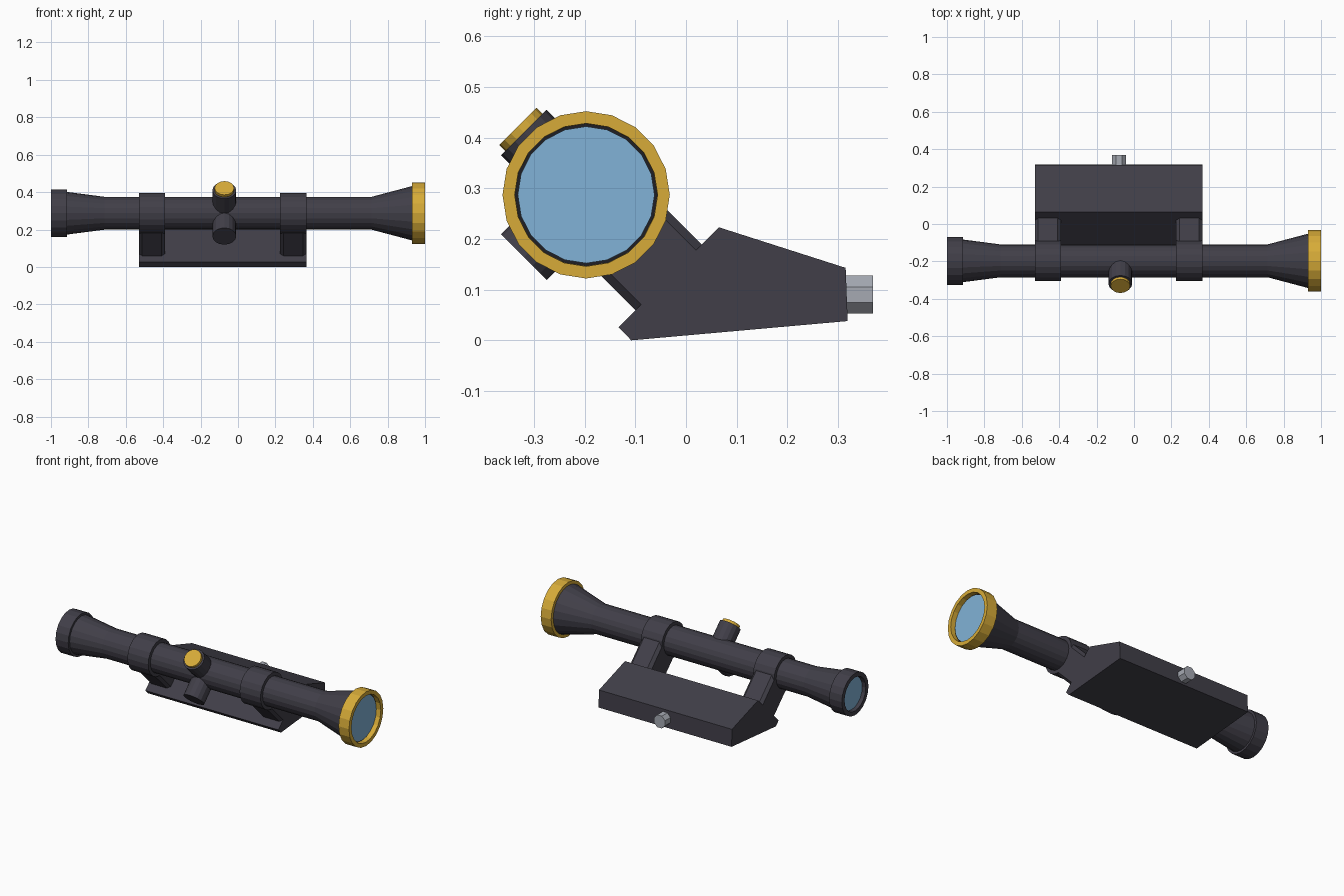
import bpy, bmesh, math
from mathutils import Vector

cube = bpy.data.objects.get("Cube")
if cube:
    bpy.data.objects.remove(cube, do_unlink=True)


def material(name, rgb):
    m = bpy.data.materials.new(name)
    m.use_nodes = True
    m.diffuse_color = (*rgb, 1)
    m.node_tree.nodes["Principled BSDF"].inputs["Base Color"].default_value = (*rgb, 1)
    return m


DARK = material("dark grey metal", (0.052, 0.049, 0.065))
BLACK = material("black trim", (0.013, 0.013, 0.017))
GOLD = material("gold", (0.68, 0.41, 0.04))
GLASS = material("blue glass", (0.22, 0.45, 0.68))
STEEL = material("steel", (0.38, 0.40, 0.45))

AXIS_POINT = Vector((0, -0.197, 0.287))   # centre line of the tube
DOWN_BACK = Vector((0, 1, -1)).normalized()   # from tube towards base
UP_BACK = Vector((0, 1, 1)).normalized()
RIGHT = Vector((1, 0, 0))


def finish(name, bm, mat):
    bmesh.ops.remove_doubles(bm, verts=bm.verts, dist=1e-5)
    bmesh.ops.recalc_face_normals(bm, faces=bm.faces)
    mesh = bpy.data.meshes.new(name)
    bm.to_mesh(mesh)
    bm.free()
    mesh.materials.append(mat)
    obj = bpy.data.objects.new(name, mesh)
    bpy.context.collection.objects.link(obj)
    return obj


def lathe(name, profile, mat, origin=AXIS_POINT, axis=RIGHT, sides=20, phase=0):
    """Turn (distance, radius) pairs about an axis; zero radius closes an end."""
    axis = Vector(axis).normalized()
    u = Vector((0, 0, 1)) if abs(axis.x) > 0.5 else RIGHT
    v = axis.cross(u)
    bm = bmesh.new()
    rings = []
    for d, r in profile:
        ring = []
        for i in range(sides):
            a = 2 * math.pi * (i + phase) / sides
            ring.append(bm.verts.new(origin + axis * d + (u * math.cos(a) + v * math.sin(a)) * r))
        rings.append(ring)
    for (a, ra), (b, rb) in zip(zip(rings, profile), zip(rings[1:], profile[1:])):
        for i in range(sides):
            j = (i + 1) % sides
            if ra[1] == 0:
                bm.faces.new((a[i], b[j], b[i]))
            elif rb[1] == 0:
                bm.faces.new((a[i], a[j], b[i]))
            else:
                bm.faces.new((a[i], a[j], b[j], b[i]))
    return finish(name, bm, mat)


def prism(name, outline, offset, mat):
    """Extrude a closed outline of points along an offset."""
    bm = bmesh.new()
    face = bm.faces.new([bm.verts.new(p) for p in outline])
    new = bmesh.ops.extrude_face_region(bm, geom=[face])["geom"]
    bmesh.ops.translate(bm, vec=offset, verts=[g for g in new if isinstance(g, bmesh.types.BMVert)])
    return finish(name, bm, mat)


# Tube with flared ends
lathe("scope_tube", [(-0.93, 0), (-0.93, 0.116), (-0.715, 0.088), (0.715, 0.088),
                     (0.93, 0.145), (0.965, 0.145), (0.965, 0)], DARK)

# Eyepiece cup and its glass
lathe("eyepiece_cup", [(-0.915, 0), (-0.915, 0.128), (-1, 0.128), (-1, 0.102),
                       (-0.975, 0.102), (-0.975, 0)], DARK)
lathe("eyepiece_glass", [(-0.975, 0), (-0.975, 0.098), (-0.979, 0.098), (-0.979, 0)], GLASS)

# Front ring, inner trim and glass
lathe("front_ring", [(0.93, 0.14), (0.93, 0.165), (1, 0.165), (1, 0.141), (0.93, 0.14)], GOLD)
lathe("front_trim", [(0.964, 0), (0.964, 0.141), (0.97, 0.141), (0.97, 0)], BLACK)
lathe("front_glass", [(0.969, 0), (0.969, 0.135), (0.974, 0.135), (0.974, 0)], GLASS)

# Clamp rings with chamfered legs standing on the base
for side, x in (("right", -0.46), ("left", 0.295)):
    lathe(side + "_clamp_ring", [(x - 0.07, 0), (x - 0.07, 0.109), (x + 0.07, 0.109), (x + 0.07, 0)], DARK)
    outline = []
    for sx, sq in ((1, 1), (-1, 1), (-1, -1), (1, -1)):
        corners = [(0.07, 0.076), (0.052, 0.092)]
        if sx != sq:
            corners.reverse()
        for cx, cq in corners:
            outline.append(AXIS_POINT + RIGHT * (x + sx * cx) + UP_BACK * sq * cq + DOWN_BACK * 0.04)
    prism(side + "_clamp_leg", outline, DOWN_BACK * 0.195, DARK)

# Adjustment turrets
lathe("upper_turret", [(0.05, 0), (0.05, 0.0635), (0.174, 0.0635), (0.174, 0)], DARK,
      AXIS_POINT + RIGHT * -0.073, -DOWN_BACK, 16)
lathe("upper_turret_cap", [(0.17, 0), (0.17, 0.052), (0.191, 0.052), (0.191, 0)], GOLD,
      AXIS_POINT + RIGHT * -0.073, -DOWN_BACK, 16)
lathe("lower_turret", [(0.05, 0), (0.05, 0.0635), (0.174, 0.0635), (0.174, 0)], DARK,
      AXIS_POINT + RIGHT * -0.073, -UP_BACK, 16)

# Wedge base
base_profile = [(0.065, 0.223), (0.315, 0.143), (0.319, 0.038), (-0.108, 0), (-0.133, 0.026)]
prism("mount_base", [Vector((-0.53, y, z)) for y, z in base_profile], RIGHT * 0.895, DARK)

# Locking bolt on the back
lathe("locking_bolt", [(0, 0), (0, 0.0405), (0.063, 0.0405), (0.063, 0)], STEEL,
      Vector((-0.08, 0.306, 0.09)), (0, 1, 0), 8, 0.5)
